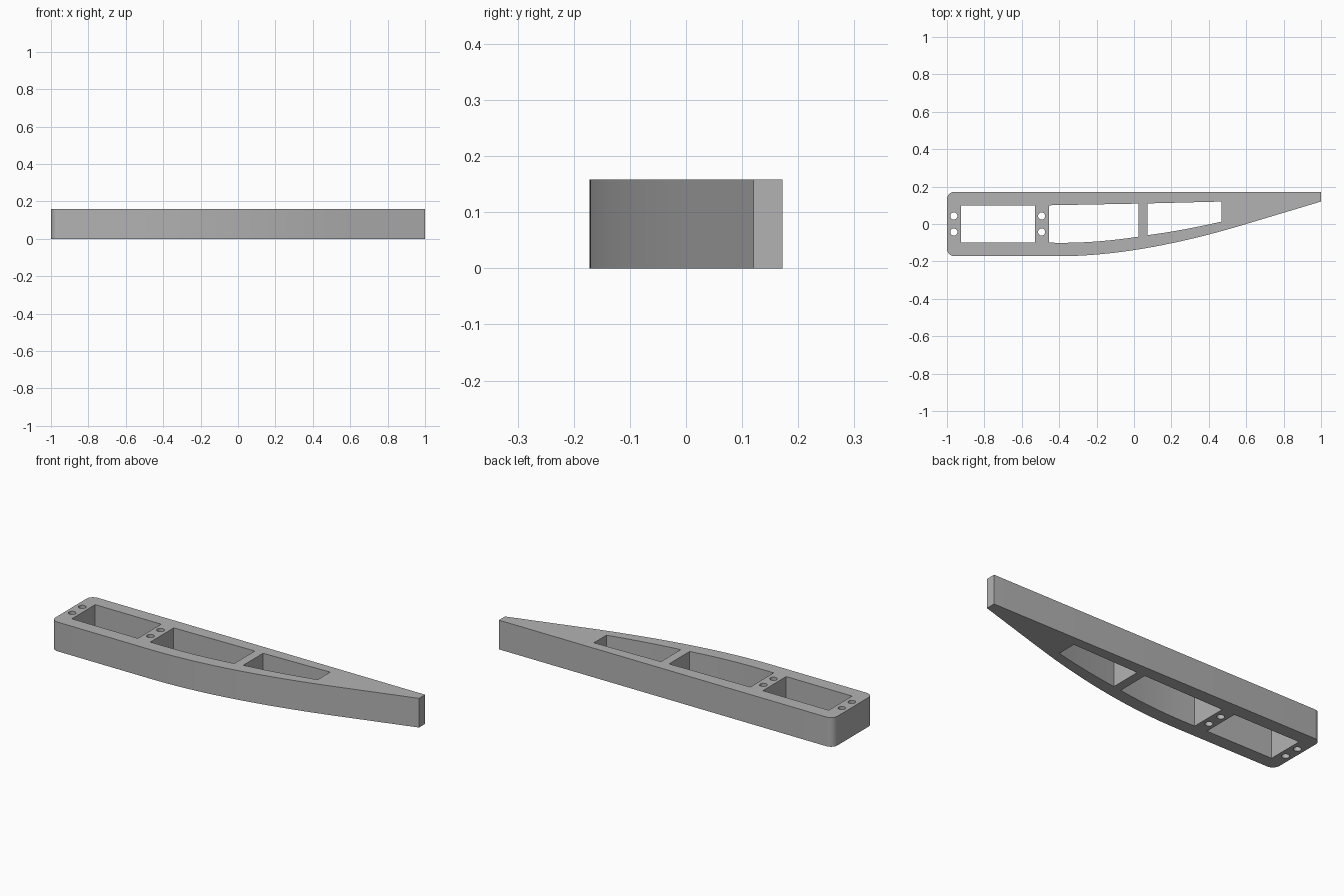
import bpy, bmesh, math

cube = bpy.data.objects.get("Cube")
if cube:
    bpy.data.objects.remove(cube)

HEIGHT = 0.158
HALF = 0.172       # half of the depth
BEND = -0.4        # where the belly starts to curve up
STRAIGHT = 0.6     # where it becomes straight again


def belly(x):
    """Height of the curved lower edge at x."""
    if x <= BEND:
        return -HALF
    t = (-0.86 + math.sqrt(0.86 ** 2 + 0.56 * (x - BEND))) / 0.28
    return -HALF + HALF * t * t


def steps(a, b, n):
    return [a + (b - a) * i / n for i in range(n + 1)]


def arc(cx, cy, r, start, end, n):
    return [(cx + r * math.cos(math.radians(a)), cy + r * math.sin(math.radians(a)))
            for a in steps(start, end, n)]


def pocket(x0, x1, top0, top1, wall0, wall1, n):
    """Opening that follows the belly at a given wall thickness."""
    low = [(x, belly(x) + wall0 + (wall1 - wall0) * (x - x0) / (x1 - x0))
           for x in steps(x0, x1, n)]
    return low + [(x1, top1), (x0, top0)]


# Outer outline with rounded corners at the wide end
R = 0.04
outline = arc(-1 + R, HALF - R, R, 90, 180, 8)
outline += arc(-1 + R, -HALF + R, R, 180, 270, 8)
outline += [(x, belly(x)) for x in steps(BEND, STRAIGHT, 20)]
outline += [(1, 0.12), (1, HALF)]

# Three pockets and four bolt holes
loops = [outline,
         pocket(-0.925, -0.53, 0.1, 0.1, 0.072, 0.072, 1),
         pocket(-0.455, 0.025, 0.1, 0.109, 0.072, 0.068, 12),
         pocket(0.073, 0.468, 0.11, 0.12, 0.068, 0.051, 10)]
for hx in (-0.963, -0.494):
    for hy in (-0.043, 0.043):
        loops.append(arc(hx, hy, 0.019, 0, 360, 24)[:-1])

# Filled flat curve, extruded to full height
curve = bpy.data.curves.new("arm_profile", 'CURVE')
curve.dimensions = '2D'
curve.fill_mode = 'BOTH'
curve.extrude = HEIGHT / 2
for loop in loops:
    spline = curve.splines.new('POLY')
    spline.points.add(len(loop) - 1)
    for point, (x, y) in zip(spline.points, loop):
        point.co = (x, y, 0, 1)
    spline.use_cyclic_u = True
helper = bpy.data.objects.new("arm_profile", curve)
bpy.context.collection.objects.link(helper)
bpy.context.view_layer.update()
mesh = bpy.data.meshes.new_from_object(
    helper.evaluated_get(bpy.context.evaluated_depsgraph_get()))
bpy.data.objects.remove(helper)

# Weld the caps to the walls and stand the arm on the floor
bm = bmesh.new()
bm.from_mesh(mesh)
bmesh.ops.remove_doubles(bm, verts=bm.verts, dist=0.0005)
bmesh.ops.translate(bm, verts=bm.verts, vec=(0, 0, HEIGHT / 2))
bmesh.ops.recalc_face_normals(bm, faces=bm.faces)
bm.to_mesh(mesh)
bm.free()
arm = bpy.data.objects.new("tapered_arm", mesh)
bpy.context.collection.objects.link(arm)

# Plain grey
grey = bpy.data.materials.new("plain_grey")
grey.use_nodes = True
color = (0.45, 0.45, 0.45, 1)
grey.diffuse_color = color
grey.node_tree.nodes["Principled BSDF"].inputs["Base Color"].default_value = color
mesh.materials.clear()
mesh.materials.append(grey)

bpy.context.view_layer.objects.active = arm
arm.select_set(True)
bpy.ops.object.shade_smooth_by_angle(angle=math.radians(30))
